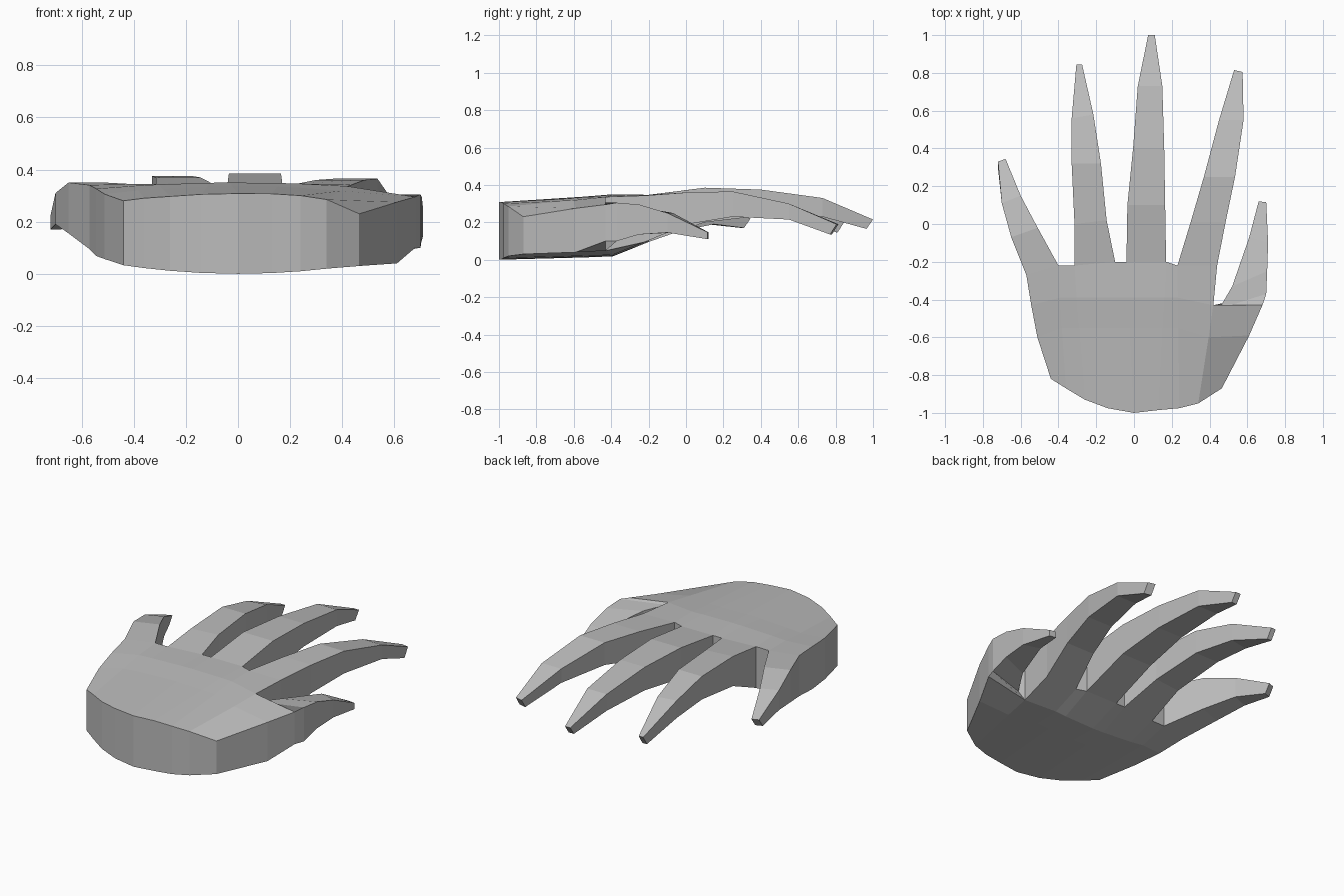
import bpy
import bmesh

if "Cube" in bpy.data.objects:
    bpy.data.objects.remove(bpy.data.objects["Cube"])

bm = bmesh.new()


def vert(x, y, z):
    return bm.verts.new((x, y, z))


def ring(xl, yl, xr, yr, zt, zb, back=0.0):
    """Four-sided cross-section: top left, top right, bottom right, bottom left."""
    return [vert(xl, yl, zt), vert(xr, yr, zt),
            vert(xr, yr - back, zb), vert(xl, yl - back, zb)]


def loft(rings, open_left=0):
    """Skin the rings; the first open_left segments have no left wall."""
    for s, (a, b) in enumerate(zip(rings, rings[1:])):
        for i in range(4):
            if i == 3 and s < open_left:
                continue
            j = (i + 1) % 4
            bm.faces.new((a[i], a[j], b[j], b[i]))
    bm.faces.new(rings[-1])


# Palm: columns run from the curved wrist edge to the knuckle line
wrist = [(-.44, -.82, .28), (-.36, -.87, .29), (-.26, -.93, .297), (-.14, -.975, .305),
         (0, -1, .308), (.13, -.985, .307), (.24, -.975, .30), (.34, -.95, .285)]
knuckle = [(-.57, -.27), (-.40, -.22), (-.315, -.22), (-.10, -.20),
           (-.04, -.20), (.17, -.20), (.23, -.22), (.44, -.22)]
top, bot = [], []
for r, (t, y_row, z_row, bulge, lift) in enumerate([(0, 0, 0, 0, 0), (.55, -.55, .337, .12, .012),
                                                    (.8, -.39, .35, .08, .018), (1, 0, .347, .02, .095)]):
    top.append([])
    bot.append([])
    for c in range(8):
        x = wrist[c][0] * (1 - t) + knuckle[c][0] * t
        y = (wrist[c][1], y_row - (.05 if c in (0, 7) else 0), y_row - (.04 if c in (0, 7) else 0),
             knuckle[c][1])[r]
        z = wrist[c][2] if r == 0 else z_row - bulge * x * x
        top[r].append(vert(x, y, z))
        bot[r].append(vert(x, y, lift + (.17 if r < 3 else 0) * x * x))

for r in range(3):
    for c in range(7):
        for g in (top, bot):
            bm.faces.new((g[r][c], g[r][c + 1], g[r + 1][c + 1], g[r + 1][c]))
    bm.faces.new((top[r][0], top[r + 1][0], bot[r + 1][0], bot[r][0]))
for c in range(7):
    bm.faces.new((top[0][c], top[0][c + 1], bot[0][c + 1], bot[0][c]))
# Webs between the fingers, and the palm edge between index finger and thumb
for c in (1, 3, 5):
    bm.faces.new((top[3][c], top[3][c + 1], bot[3][c + 1], bot[3][c]))
bm.faces.new((top[2][7], top[3][7], bot[3][7], bot[2][7]))

# Fingers: little, ring, middle, index, grown out of the knuckle columns
fingers = [
    [(-.65, -.07, -.51, -.02, .35, .155), (-.70, .11, -.60, .15, .31, .19),
     (-.72, .33, -.68, .345, .22, .17)],
    [(-.315, 0, -.145, .02, .37, .19), (-.33, .32, -.175, .32, .375, .235),
     (-.33, .56, -.215, .58, .32, .215), (-.305, .845, -.275, .845, .20, .145)],
    [(-.035, .1, .165, .1, .385, .20), (-.005, .4, .16, .4, .375, .235),
     (.02, .73, .15, .73, .33, .23), (.075, 1, .11, 1, .215, .165)],
    [(.30, .01, .485, .01, .36, .19), (.37, .25, .535, .25, .365, .23),
     (.45, .55, .58, .55, .30, .215), (.53, .815, .575, .805, .19, .135)],
]
for c, sections in zip((0, 2, 4, 6), fingers):
    rings = [[top[3][c], top[3][c + 1], bot[3][c + 1], bot[3][c]]]
    for s in sections:
        rings.append(ring(*s, back=.035 if s is sections[-1] else 0))
    loft(rings)

# Thumb: its first three sections share the right edge of the palm
rings = []
for r, (x, y, zt, zb) in enumerate([(.465, -.87, .23, .03), (.61, -.59, .275, .04),
                                    (.68, -.43, .295, .10)]):
    rings.append([top[r][7], vert(x, y, zt), vert(x, y, zb), bot[r][7]])
for s in [(.45, -.45, .70, -.37, .305, .10), (.52, -.33, .705, -.25, .295, .135),
          (.61, -.07, .71, -.10, .25, .145), (.66, .12, .70, .115, .147, .11)]:
    rings.append(ring(*s))
bm.faces.new(rings[0])
loft(rings, open_left=2)

bmesh.ops.recalc_face_normals(bm, faces=bm.faces)
mesh = bpy.data.meshes.new("hand")
bm.to_mesh(mesh)
bm.free()
hand = bpy.data.objects.new("hand", mesh)
bpy.context.collection.objects.link(hand)

grey = bpy.data.materials.new("plain grey")
grey.diffuse_color = (.5, .5, .5, 1)
grey.use_nodes = True
grey.node_tree.nodes["Principled BSDF"].inputs["Base Color"].default_value = grey.diffuse_color
mesh.materials.append(grey)
